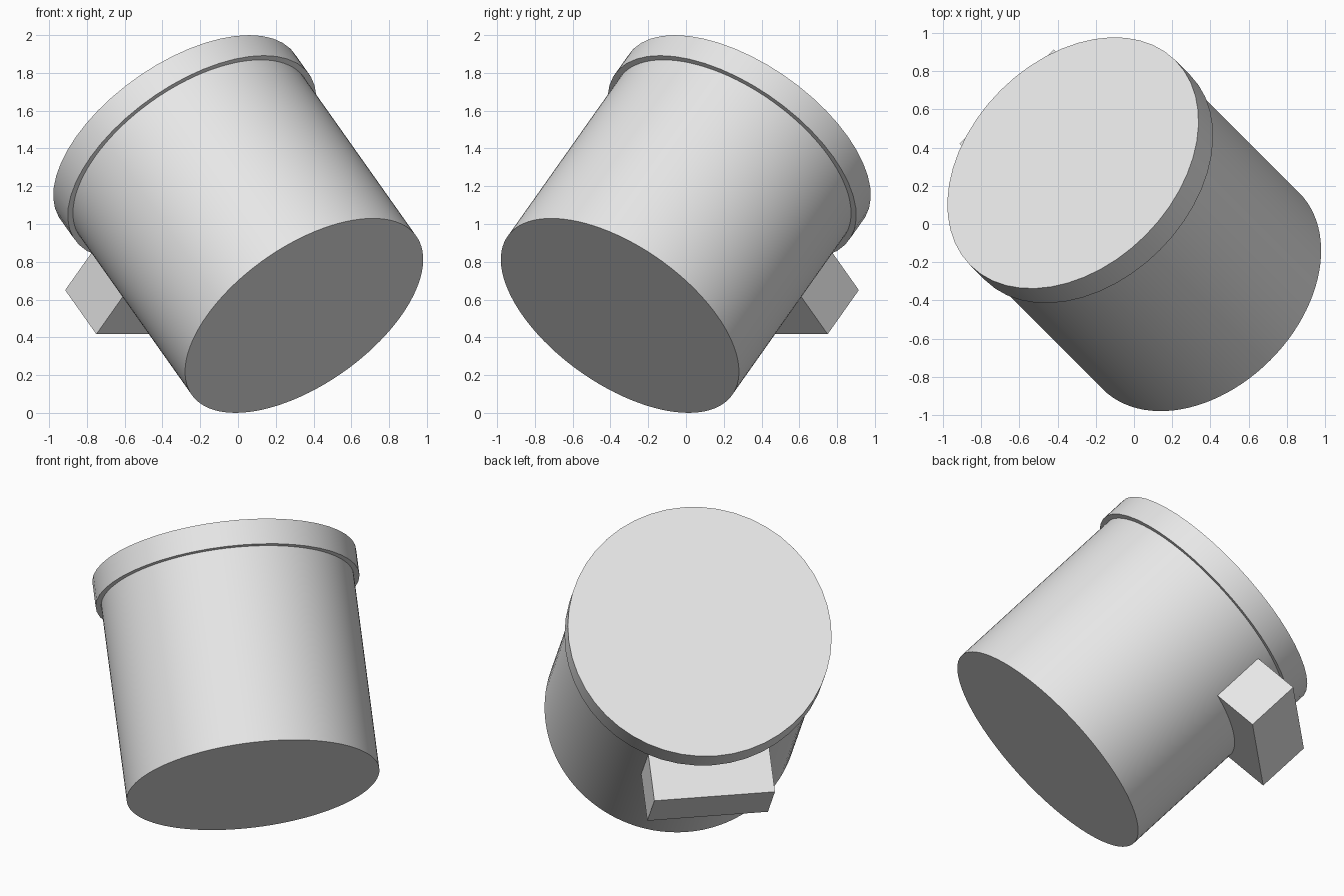
import bpy
import math
from mathutils import Matrix, Vector

cube = bpy.data.objects.get("Cube")
if cube:
    bpy.data.objects.remove(cube, do_unlink=True)

# One plain grey for everything
grey = bpy.data.materials.new("light_grey")
grey.use_nodes = True
grey.diffuse_color = (0.8, 0.8, 0.8, 1)
grey.node_tree.nodes["Principled BSDF"].inputs["Base Color"].default_value = grey.diffuse_color

# Tilted frame: local x runs sideways, local y outward to the block, local z up the axis
axis = Vector((-0.5, 0.5, math.sqrt(0.5)))
side = Vector((1, 1, 0)).normalized()
outward = axis.cross(side)
if outward.z > 0:
    side, outward = -side, -outward
frame = Matrix((side, outward, axis)).transposed().to_4x4()
frame.translation = (0.35, -0.35, 0.515)


def place(name, offset):
    """Name the new part and move it into the tilted frame."""
    obj = bpy.context.object
    obj.name = name
    obj.matrix_world = frame @ Matrix.Translation(offset)
    obj.data.materials.append(grey)
    return obj


def cylinder(name, radius, bottom, top, sides):
    bpy.ops.mesh.primitive_cylinder_add(vertices=sides, radius=radius, depth=top - bottom)
    bpy.ops.object.shade_smooth_by_angle(angle=math.radians(30))
    return place(name, (0, 0, (bottom + top) / 2))


# Round body and the slightly wider lid
cylinder("body", 0.728, 0, 1.2, 96)
cylinder("lid", 0.76, 1.187, 1.34, 48)

# Block on the side of the body, just under the lid
bpy.ops.mesh.primitive_cube_add(size=1)
block = bpy.context.object
block.data.transform(Matrix.Diagonal((0.7, 0.34, 0.33, 1)))
place("side_block", (0, 0.752, 0.948))
